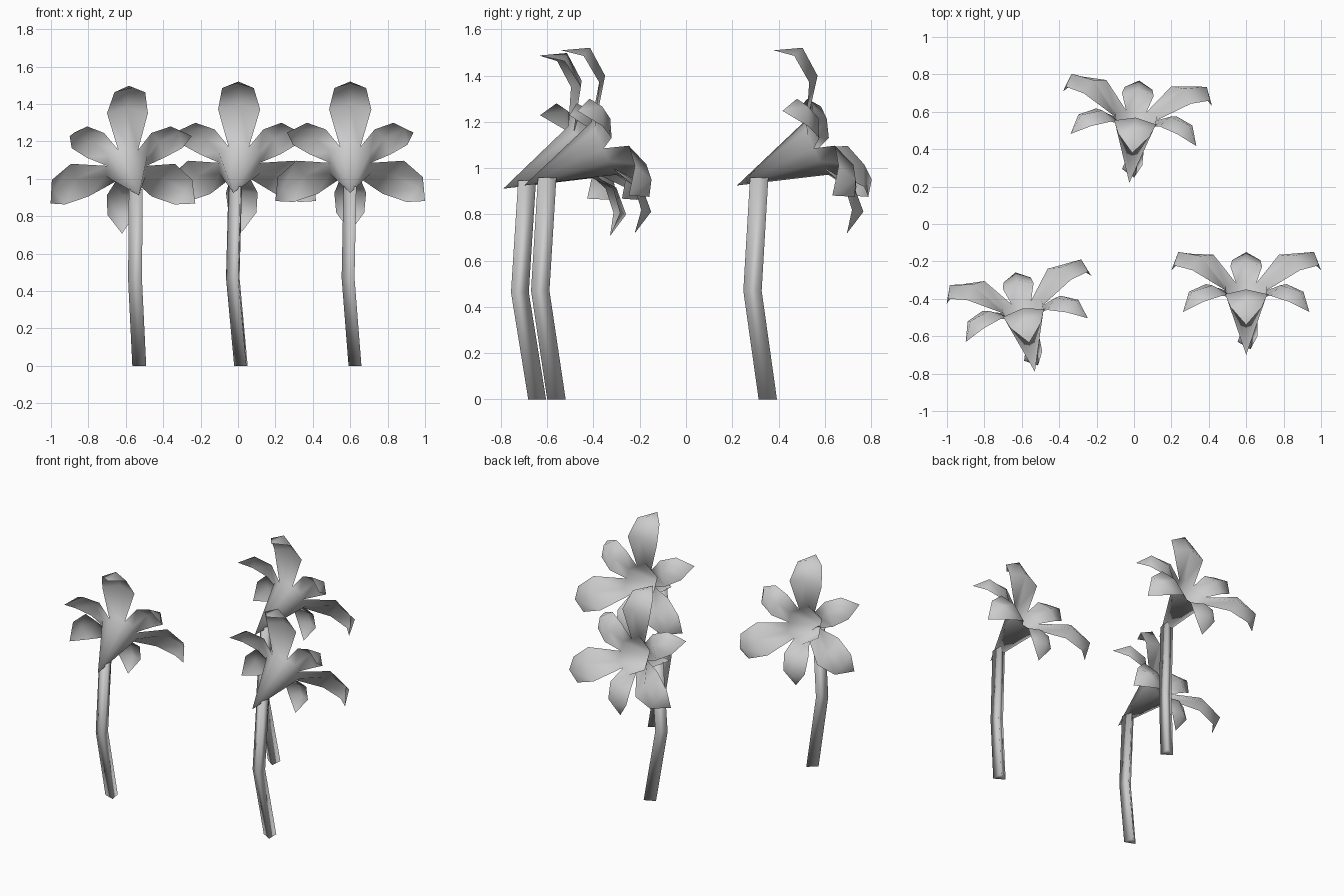
import bpy, bmesh
from math import sin, cos, radians
from mathutils import Vector, Matrix

if "Cube" in bpy.data.objects:
    bpy.data.objects.remove(bpy.data.objects["Cube"])

TILT = radians(25)
TIP_Z = 0.925


def finish(bm, name, matrix, angle):
    bmesh.ops.remove_doubles(bm, verts=bm.verts, dist=0.001)
    me = bpy.data.meshes.new(name)
    bm.to_mesh(me)
    bm.free()
    ob = bpy.data.objects.new(name, me)
    bpy.context.collection.objects.link(ob)
    me.transform(matrix)
    bpy.ops.object.select_all(action='DESELECT')
    ob.select_set(True)
    bpy.context.view_layer.objects.active = ob
    bpy.ops.object.shade_smooth_by_angle(angle=radians(angle))
    return ob


def add_petal(bm, angle, rows):
    # rows: radius and height of the midrib, half width, edge radius drop, edge height drop
    a = radians(angle)
    out, side = Vector((cos(a), sin(a), 0)), Vector((-sin(a), cos(a), 0))

    def pt(r, h, s):
        p = out * r + side * s
        # flower axis leans back and up
        return bm.verts.new((p.x,
                             h * cos(TILT) - p.y * sin(TILT),
                             h * sin(TILT) + p.y * cos(TILT) + TIP_Z))

    apex = pt(0, 0, 0)
    grid = [(pt(r - dr, h - dh, -w), pt(r, h, 0), pt(r - dr, h - dh, w))
            for r, h, w, dr, dh in rows[:-1]]
    r, h = rows[-1]
    end = pt(r, h, 0)
    for k in (0, 1):
        bm.faces.new((apex, grid[0][k], grid[0][k + 1]))
        for lo, hi in zip(grid, grid[1:]):
            bm.faces.new((lo[k], hi[k], hi[k + 1], lo[k + 1]))
        bm.faces.new((grid[-1][k], end, grid[-1][k + 1]))


RIM = (0.126, 0.38, 0.0545, 0.0316, 0)
LARGE = [RIM, (0.282, 0.518, 0.113, 0.015, 0.035),
         (0.419, 0.51, 0.085, 0.02, 0.04), (0.462, 0.392)]
SMALL = [RIM, (0.21, 0.46, 0.085, 0.01, 0.03),
         (0.335, 0.45, 0.075, 0.025, 0.035), (0.39, 0.345)]


def blossom(name, matrix):
    # six petals whose bases form the trumpet
    bm = bmesh.new()
    for i in range(3):
        add_petal(bm, 90 + 120 * i, LARGE)
        add_petal(bm, 30 + 120 * i, SMALL)
    return finish(bm, name, matrix, 80)


def stem(name, matrix):
    # three-sided bent stem
    bm = bmesh.new()
    path = [(0.037, 0.14, 0), (0, 0.07, 0.47), (0.01, 0.10, 0.96)]
    rings = [[bm.verts.new((x + 0.046 * cos(radians(a)), y + 0.046 * sin(radians(a)), z))
              for a in (60, 180, 300)] for x, y, z in path]
    for lo, hi in zip(rings, rings[1:]):
        for k in range(3):
            n = (k + 1) % 3
            bm.faces.new((lo[k], lo[n], hi[n], hi[k]))
    bm.faces.new(rings[0][::-1])
    bm.faces.new(rings[-1])
    return finish(bm, name, matrix, 130)


# three flowers: position of the trumpet tip, turn, scale
for label, x, y, turn, s in (("right", 0.6, -0.70, 0, 1),
                             ("back", -0.025, 0.22, -5.5, 1),
                             ("left", -0.53, -0.79, 11, 0.985)):
    m = (Matrix.Translation((x, y, 0)) @ Matrix.Rotation(radians(turn), 4, 'Z')
         @ Matrix.Scale(s, 4))
    blossom("blossom_" + label, m)
    stem("stem_" + label, m)
